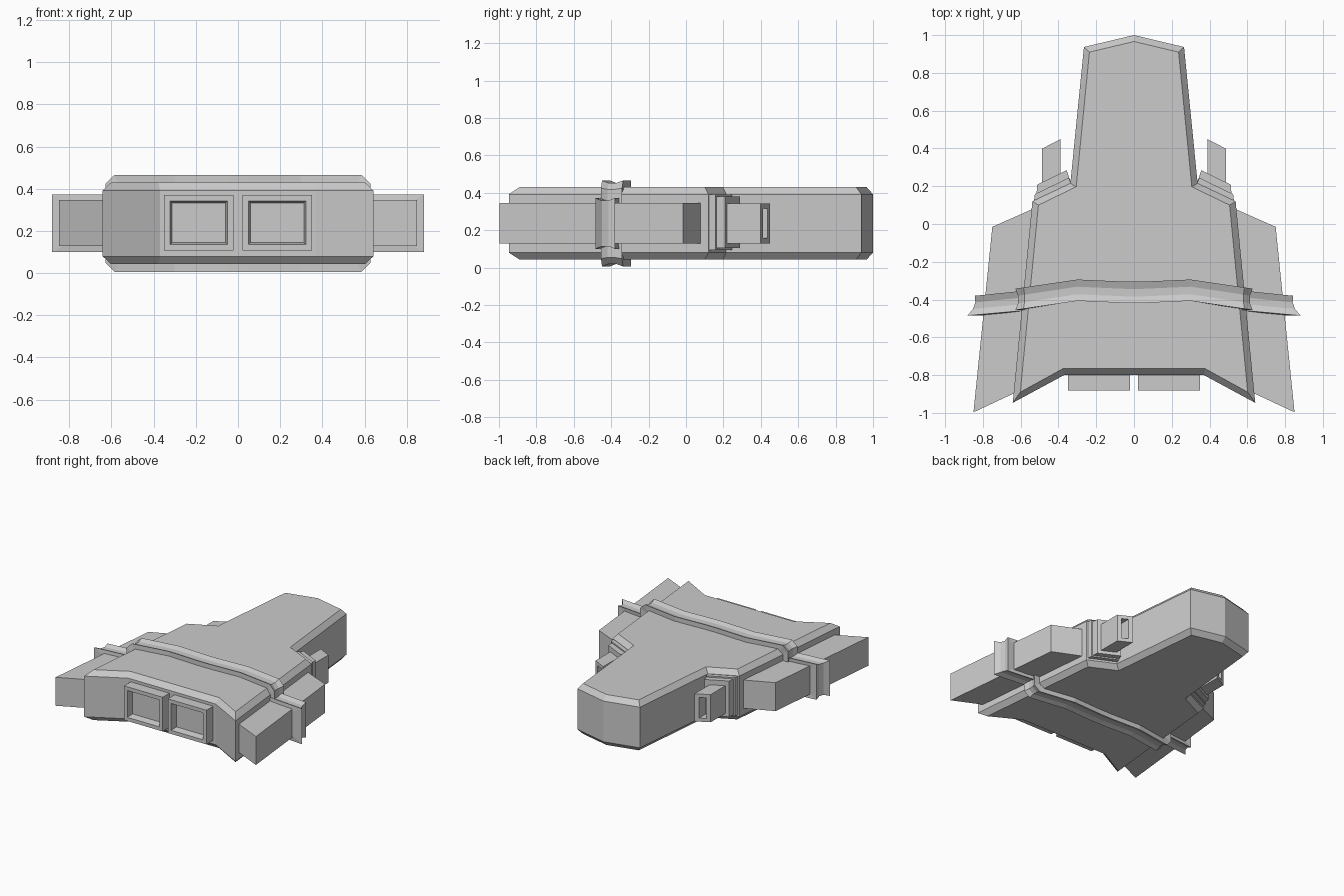
import bpy, bmesh

if "Cube" in bpy.data.objects:
    bpy.data.objects.remove(bpy.data.objects["Cube"])


def loft(name, rings, closed=False, mirror=False):
    """Skin a list of equal-length point rings; cap the ends unless closed."""
    bm = bmesh.new()
    vs = [[bm.verts.new(p) for p in r] for r in rings]
    n, m = len(rings[0]), len(rings)
    for i in range(m if closed else m - 1):
        a, b = vs[i], vs[(i + 1) % m]
        for j in range(n):
            k = (j + 1) % n
            bm.faces.new((a[j], a[k], b[k], b[j]))
    if not closed:
        bm.faces.new(vs[0][::-1])
        bm.faces.new(vs[-1])
    bmesh.ops.recalc_face_normals(bm, faces=bm.faces[:])
    me = bpy.data.meshes.new(name)
    bm.to_mesh(me)
    bm.free()
    ob = bpy.data.objects.new(name, me)
    bpy.context.collection.objects.link(ob)
    if mirror:
        ob.modifiers.new("mirror", 'MIRROR')
    return ob


def prism(name, pts, z0, z1):
    return loft(name, [[(x, y, z) for x, y in pts] for z in (z0, z1)], mirror=True)


def sweep(name, stations, section, mirror=False):
    """Closed band: stations (x, z, y, outward x, outward z), section (dy, out)."""
    rings = [[(x + dx * o, y + dy, z + dz * o) for dy, o in section]
             for x, z, y, dx, dz in stations]
    return loft(name, rings, closed=True, mirror=mirror)


# Main hull: chamfered plan outline
def full(half):
    return [(0, half[0][1])] + half[1:] + [(-x, y) for x, y in half[:0:-1]]


outer = full([(0, 1.0), (.265, .937), (.337, .215), (.538, .12), (.642, -.947), (.37, -.80)])
inner = full([(0, .966), (.236, .91), (.306, .197), (.506, .10), (.602, -.89), (.377, -.766)])
loft("hull", [[(x, y, z) for x, y in o] for o, z in
              ((inner, .043), (outer, .08), (outer, .392), (inner, .43))])

# Raised hull band, wrapped all the way round
ZC = .236
quarter = [(.05, .466, -.361, 0, 1), (.3, .466, -.35, 0, 1),
           (.585, .466, -.392, .4, 1), (.628, .424, -.398, 1, .4)]
right = quarter + [(x, 2 * ZC - z, y, dx, -dz) for x, z, y, dx, dz in quarter[::-1]]
loop = right + [(-x, z, y, -dx, dz) for x, z, y, dx, dz in right[::-1]]
sweep("hull_band", loop, [(.056, -.055), (.056, 0), (.018, -.014),
                          (-.022, -.014), (-.057, 0), (-.057, -.055)])

# Side pods
prism("side_pod", [(.50, .09), (.535, .08), (.75, -.015), (.85, -.997), (.60, -.88)], .128, .346)

# Flared bands around the pods
rings = []
for x0, z, sz in ((.55, .372, 1), (.86, .372, 1), (.86, .10, -1), (.55, .10, -1)):
    k = 1 if x0 > .6 else 0
    ring = []
    for dy, o, dx in ((.045, 0, -.018), (.01, -.014, -.02), (-.025, -.014, -.008), (-.06, 0, .022),
                      (-.06, -.05, -.07), (.045, -.05, -.09)):
        ring.append((x0 + k * dx, -.405 - .02 * k + dy + (0 if k else .01), z + sz * o))
    rings.append(ring)
loft("pod_band", rings, closed=True, mirror=True)

# Shoulder blocks in the hull notches
prism("shoulder_block", [(.32, .18), (.357, .285), (.512, .208), (.52, .115), (.45, .10)], .105, .38)
prism("shoulder_flange", [(.32, .18), (.345, .245), (.525, .158), (.53, .115), (.45, .10)], .095, .39)


# Open-ended boxes: frame rim with a recess
def socket(name, x0, x1, z0, z1, y_base, y_tip, rim, depth, slope=0, taper=0):
    rings = []
    for inset, y in ((0, y_base), (0, y_tip), (rim, y_tip), (rim + taper, y_tip + depth)):
        a, b = x0 + inset, x1 - inset
        s = slope if y != y_base else 0
        c, d = z0 + inset, z1 - inset
        ya, yb = y + s * inset, y + s * (x1 - x0 - inset)
        rings.append([(a, ya, c), (b, yb, c), (b, yb, d), (a, ya, d)])
    return loft(name, rings, mirror=True)


socket("side_gun_box", .388, .488, .13, .342, .18, .45, .027, -.08, slope=-.52)
socket("rear_thruster", .022, .35, .108, .37, -.77, -.882, .028, .05, taper=.01)
